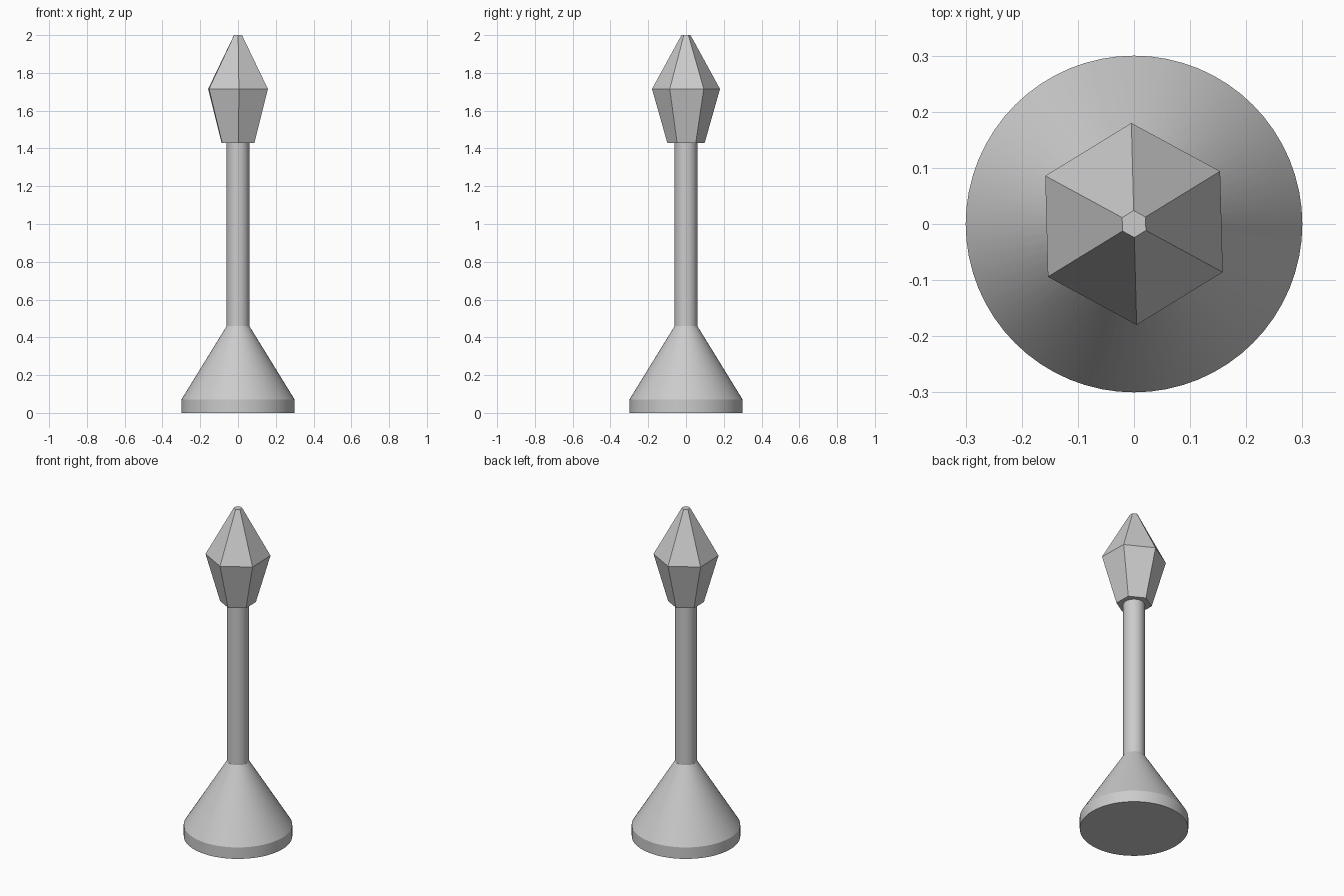
import bpy, bmesh
from math import cos, sin, pi, radians

cube = bpy.data.objects.get("Cube")
if cube:
    bpy.data.objects.remove(cube, do_unlink=True)

grey = bpy.data.materials.new("plain grey")
grey.use_nodes = True
colour = (0.6, 0.6, 0.6, 1)
grey.diffuse_color = colour
grey.node_tree.nodes["Principled BSDF"].inputs["Base Color"].default_value = colour


def turned(name, profile, sides, start=0.0, smooth=False):
    """Closed solid of revolution from (radius, height) pairs, bottom to top."""
    bm = bmesh.new()
    rings = [[bm.verts.new((r * cos(start + 2 * pi * i / sides),
                            r * sin(start + 2 * pi * i / sides), z))
              for i in range(sides)] for r, z in profile]
    for low, high in zip(rings, rings[1:]):
        for i in range(sides):
            j = (i + 1) % sides
            bm.faces.new((low[i], low[j], high[j], high[i]))
    bm.faces.new(rings[0][::-1])
    bm.faces.new(rings[-1])
    mesh = bpy.data.meshes.new(name)
    bm.to_mesh(mesh)
    bm.free()
    mesh.materials.append(grey)
    obj = bpy.data.objects.new(name, mesh)
    bpy.context.collection.objects.link(obj)
    if smooth:
        bpy.ops.object.select_all(action='DESELECT')
        obj.select_set(True)
        bpy.context.view_layer.objects.active = obj
        bpy.ops.object.shade_smooth_by_angle(angle=radians(30))
    return obj


# Weighted foot: short rim and a cone up to the stem
turned("base", [(0.3, 0), (0.3, 0.07), (0.06, 0.46)], 64, smooth=True)
# Slim round post
turned("stem", [(0.06, 0.455), (0.06, 1.44)], 48, smooth=True)
# Faceted six-sided head, slightly twisted
turned("head", [(0.099, 1.43), (0.18, 1.715), (0.024, 2)], 6, start=radians(31.5))
